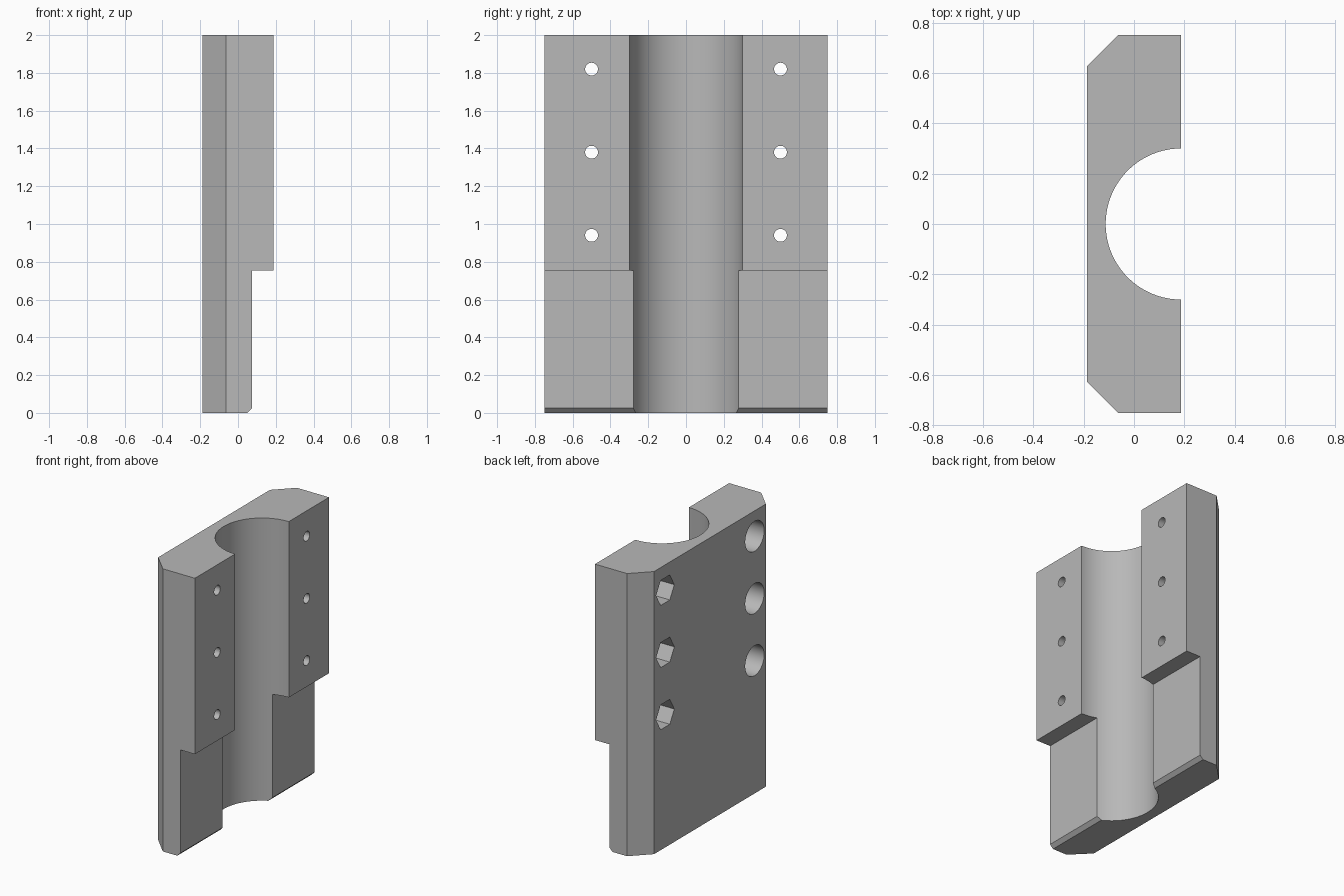
import bpy
import bmesh
from math import sin, cos, pi, radians
from mathutils import Matrix, Vector

cube = bpy.data.objects.get("Cube")
if cube:
    bpy.data.objects.remove(cube, do_unlink=True)

HX, HY, HEIGHT = 0.1875, 0.75, 2.0
CHAMFER, BORE = 0.125, 0.3
STEP_X, STEP_Z, LIP = 0.075, 0.755, 0.025

grey = bpy.data.materials.new("plain_grey")
grey.use_nodes = True
colour = (0.48, 0.48, 0.48, 1)
grey.diffuse_color = colour
grey.node_tree.nodes["Principled BSDF"].inputs["Base Color"].default_value = colour


def make_object(name, bm):
    bmesh.ops.recalc_face_normals(bm, faces=bm.faces)
    mesh = bpy.data.meshes.new(name)
    bm.to_mesh(mesh)
    bm.free()
    mesh.materials.append(grey)
    obj = bpy.data.objects.new(name, mesh)
    bpy.context.collection.objects.link(obj)
    return obj


def prism(name, points, direction):
    """Extrude a closed outline along a direction."""
    bm = bmesh.new()
    face = bm.faces.new([bm.verts.new(p) for p in points])
    result = bmesh.ops.extrude_face_region(bm, geom=[face])
    moved = [v for v in result["geom"] if isinstance(v, bmesh.types.BMVert)]
    bmesh.ops.translate(bm, verts=moved, vec=Vector(direction))
    return make_object(name, bm)


def drill(name, radius, sides, x0, x1, y, z):
    """Rod along x, with a corner pointing along y."""
    ring = [(x0, y + radius * cos(2 * pi * i / sides), z + radius * sin(2 * pi * i / sides))
            for i in range(sides)]
    return prism(name, ring, (x1 - x0, 0, 0))


# Clamp half: chamfered plate with a half-round channel
arc = [(HX - BORE * sin(pi * i / 64), BORE * cos(pi * i / 64), 0) for i in range(65)]
outline = [(HX, HY, 0)] + arc + [
    (HX, -HY, 0), (CHAMFER - HX - 0.001, -HY, 0), (-HX, CHAMFER - HY, 0),
    (-HX, HY - CHAMFER, 0), (CHAMFER - HX - 0.001, HY, 0)]
body = prism("clamp_half", outline, (0, 0, HEIGHT))

# Lower step, with a small bevel at the foot
step = [(STEP_X, -1, STEP_Z), (STEP_X, -1, LIP), (STEP_X - LIP, -1, 0),
        (STEP_X - 2 * LIP, -1, -LIP), (0.5, -1, -LIP), (0.5, -1, STEP_Z)]
cutters = [prism("step_cutter", step, (0, 2, 0))]

# Bolt holes: hexagonal nut pockets on one side, round head pockets on the other
for z in (0.94, 1.38, 1.82):
    for side, sides, radius in ((1, 6, 0.102), (-1, 48, 0.106)):
        y = side * 0.5
        cutters.append(drill("pocket_cutter", radius, sides, -0.4, 0.0, y, z))
        cutters.append(drill("bolt_cutter", 0.034, 32, -0.3, 0.4, y, z))

bpy.context.view_layer.objects.active = body
for cutter in cutters:
    mod = body.modifiers.new("cut", "BOOLEAN")
    mod.operation = "DIFFERENCE"
    mod.solver = "EXACT"
    mod.object = cutter
    bpy.ops.object.modifier_apply(modifier=mod.name)
    bpy.data.objects.remove(cutter, do_unlink=True)

# Smooth the curved walls and keep the hard edges
bpy.ops.object.select_all(action="DESELECT")
body.select_set(True)
bpy.ops.object.shade_smooth_by_angle(angle=radians(25))
